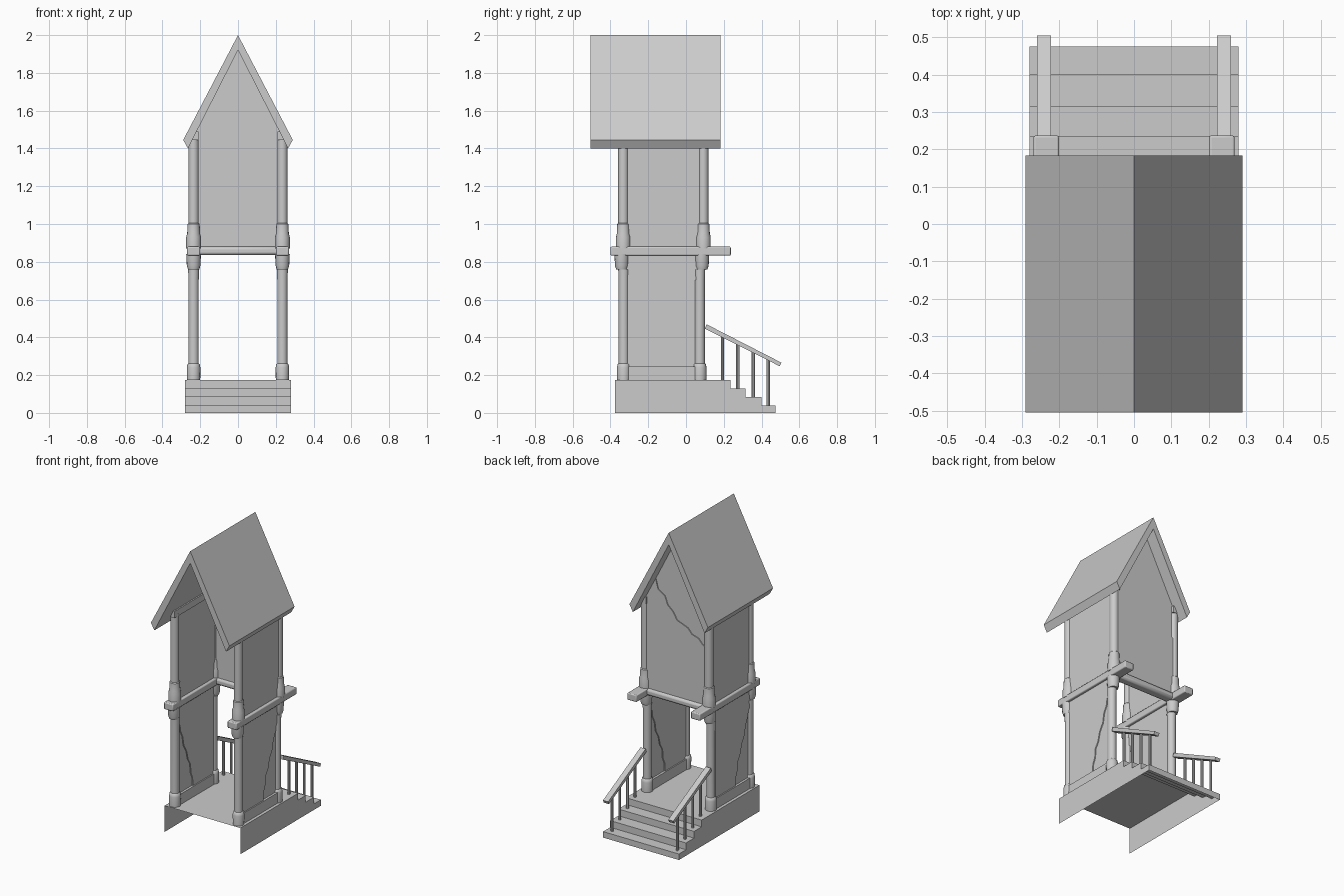
import bpy
import bmesh
import math
from mathutils import Vector

old = bpy.data.objects.get("Cube")
if old:
    bpy.data.objects.remove(old, do_unlink=True)

stone = bpy.data.materials.new("plain_grey")
stone.use_nodes = True
stone.diffuse_color = (0.6, 0.6, 0.6, 1)
stone.node_tree.nodes["Principled BSDF"].inputs["Base Color"].default_value = (0.6, 0.6, 0.6, 1)
parts = []


def finish(name, bm, bevel=0):
    bmesh.ops.recalc_face_normals(bm, faces=bm.faces)
    mesh = bpy.data.meshes.new(name)
    bm.to_mesh(mesh)
    bm.free()
    mesh.materials.append(stone)
    obj = bpy.data.objects.new(name, mesh)
    bpy.context.collection.objects.link(obj)
    if bevel:
        mod = obj.modifiers.new("soft_edges", "BEVEL")
        mod.width, mod.segments = bevel, 2
    parts.append(obj)
    return obj


def box(name, lo, hi, bevel=0):
    bm = bmesh.new()
    lo, hi = Vector(lo), Vector(hi)
    bmesh.ops.create_cube(bm, size=1)
    for v in bm.verts:
        v.co = (lo + hi) / 2 + v.co * (hi - lo)
    return finish(name, bm, bevel)


def slab(name, outline, axis, lo, hi):
    """Extrude a 2D outline along the x axis (points y, z) or the y axis (points x, z)."""
    def place(p, d):
        return (d, p[0], p[1]) if axis == "x" else (p[0], d, p[1])
    bm = bmesh.new()
    face = bm.faces.new([bm.verts.new(place(p, lo)) for p in outline])
    grown = bmesh.ops.extrude_face_region(bm, geom=[face])["geom"]
    shift = Vector(place((0, 0), hi - lo))
    bmesh.ops.translate(bm, vec=shift, verts=[g for g in grown if isinstance(g, bmesh.types.BMVert)])
    return finish(name, bm)


def lathe(name, profile, x, y, sides=16):
    """Turn a list of (radius, z) around an upright axis."""
    bm = bmesh.new()
    rings = []
    for r, z in profile:
        rings.append([bm.verts.new((x + r * math.cos(2 * math.pi * i / sides),
                                    y + r * math.sin(2 * math.pi * i / sides), z)) for i in range(sides)])
    for a, b in zip(rings, rings[1:]):
        for i in range(sides):
            j = (i + 1) % sides
            bm.faces.new((a[i], a[j], b[j], b[i]))
    bm.faces.new(rings[0])
    bm.faces.new(rings[-1])
    return finish(name, bm)


# Hollow base: floor and steps with thin side skirts, open in front and below
FLOOR, STEP = 0.175, 0.045
steps = [(-0.375, FLOOR)]
for i, y in enumerate((0.235, 0.315, 0.40, 0.475)):
    z = FLOOR - STEP * i
    steps += [(y, z), (y, max(z - STEP, 0) if i < 3 else 0)]
bm = bmesh.new()
edges = [[bm.verts.new((x, y, z)) for y, z in steps] for x in (-0.28, 0.28)]
for i in range(len(steps) - 1):
    bm.faces.new((edges[0][i], edges[1][i], edges[1][i + 1], edges[0][i + 1]))
for side in edges:
    bm.faces.new(side + [bm.verts.new((side[0].co.x, -0.375, 0))])
finish("base_with_steps", bm)

# Jagged plaster edges
side_crack = [(-0.09, 0.245), (-0.088, 0.30), (-0.07, 0.34), (-0.065, 0.40), (-0.04, 0.44),
              (-0.025, 0.50), (0.005, 0.55), (0.015, 0.61), (0.04, 0.66), (0.045, 0.70)]
gable_crack = [(-0.235, 1.26), (-0.20, 1.275), (-0.17, 1.31), (-0.12, 1.325), (-0.09, 1.36),
               (-0.01, 1.39), (0.02, 1.44), (0.06, 1.475), (0.08, 1.53), (0.13, 1.56), (0.148, 1.626)]
MID_Y = -0.1275

for s, side in ((-1, "right"), (1, "left")):
    x = s * 0.235
    # Round posts with bulging feet and heads
    for y, up_y, end in ((-0.33, -0.332, "front"), (0.073, 0.092, "back")):
        lathe(f"{side}_{end}_lower_post",
              [(0.035, FLOOR), (0.036, 0.24), (0.032, 0.258), (0.027, 0.262), (0.027, 0.70),
               (0.029, 0.76)], x, y)
        lathe(f"{side}_{end}_post_head", [(0.030, 0.76), (0.036, 0.78), (0.039, 0.84)], x, up_y - 0.008)
        lathe(f"{side}_{end}_upper_post",
              [(0.039, 0.87), (0.039, 0.93), (0.034, 0.95), (0.032, 1.0), (0.027, 1.005),
               (0.027, 1.46)], x, up_y)
    # Long beams: mid-height beam, top plate and sill
    box(f"{side}_middle_beam", (x - 0.034, -0.40, 0.833), (x + 0.034, 0.237, 0.88), 0.006)
    box(f"{side}_top_plate", (x - 0.025, -0.37, 1.445), (x + 0.025, 0.12, 1.49))
    box(f"{side}_sill", (x - 0.025, -0.33, FLOOR), (x + 0.025, 0.073, 0.245))
    # Side walls: full upper wall, thin lower core with broken plaster on it
    box(f"{side}_upper_wall", (x - 0.015, -0.33, 0.87), (x + 0.015, 0.09, 1.46))
    box(f"{side}_lower_wall", (x - 0.010, -0.33, 0.2), (x + 0.010, 0.073, 0.85))
    plaster = [(-0.33, 0.245)] + side_crack + [(0.073, 0.72), (0.073, 0.84), (-0.33, 0.84)]
    if s < 0:
        plaster = [(2 * MID_Y - y, z) for y, z in plaster]
    slab(f"{side}_lower_plaster", plaster, "x", x - 0.017, x + 0.017)

    # Stair railing
    def rail_z(y):
        return 0.455 - 0.51 * (y - 0.11)
    rx = s * 0.241
    slab(f"{side}_handrail", [(0.10, 0.446), (0.496, 0.247), (0.505, 0.266), (0.109, 0.469)],
         "x", rx - 0.019, rx + 0.019)
    for i, y in enumerate((0.193, 0.273, 0.355, 0.436)):
        lathe(f"{side}_baluster_{i + 1}", [(0.009, FLOOR - STEP * i), (0.009, rail_z(y))], rx, y, 8)

# Cross beam under the back wall
box("back_cross_beam", (-0.235, 0.06, 0.835), (0.235, 0.125, 0.88), 0.015)

# Back gable wall with broken plaster
slab("back_wall", [(-0.235, 0.86), (0.235, 0.86), (0.235, 1.47), (0, 1.925), (-0.235, 1.47)],
     "y", 0.080, 0.104)
slab("back_plaster", [(0.235, 0.86), (0.235, 1.46)] + gable_crack[::-1] + [(-0.235, 0.86)],
     "y", 0.074, 0.110)

# Steep folded roof
slab("roof", [(0, 2), (0.29, 1.445), (0.265, 1.4), (0, 1.92), (-0.265, 1.4), (-0.29, 1.445)],
     "y", -0.505, 0.183)

# Smooth shading with sharp corners kept
bpy.ops.object.select_all(action="DESELECT")
for obj in parts:
    obj.select_set(True)
bpy.context.view_layer.objects.active = parts[0]
bpy.ops.object.shade_smooth_by_angle(angle=math.radians(40))
